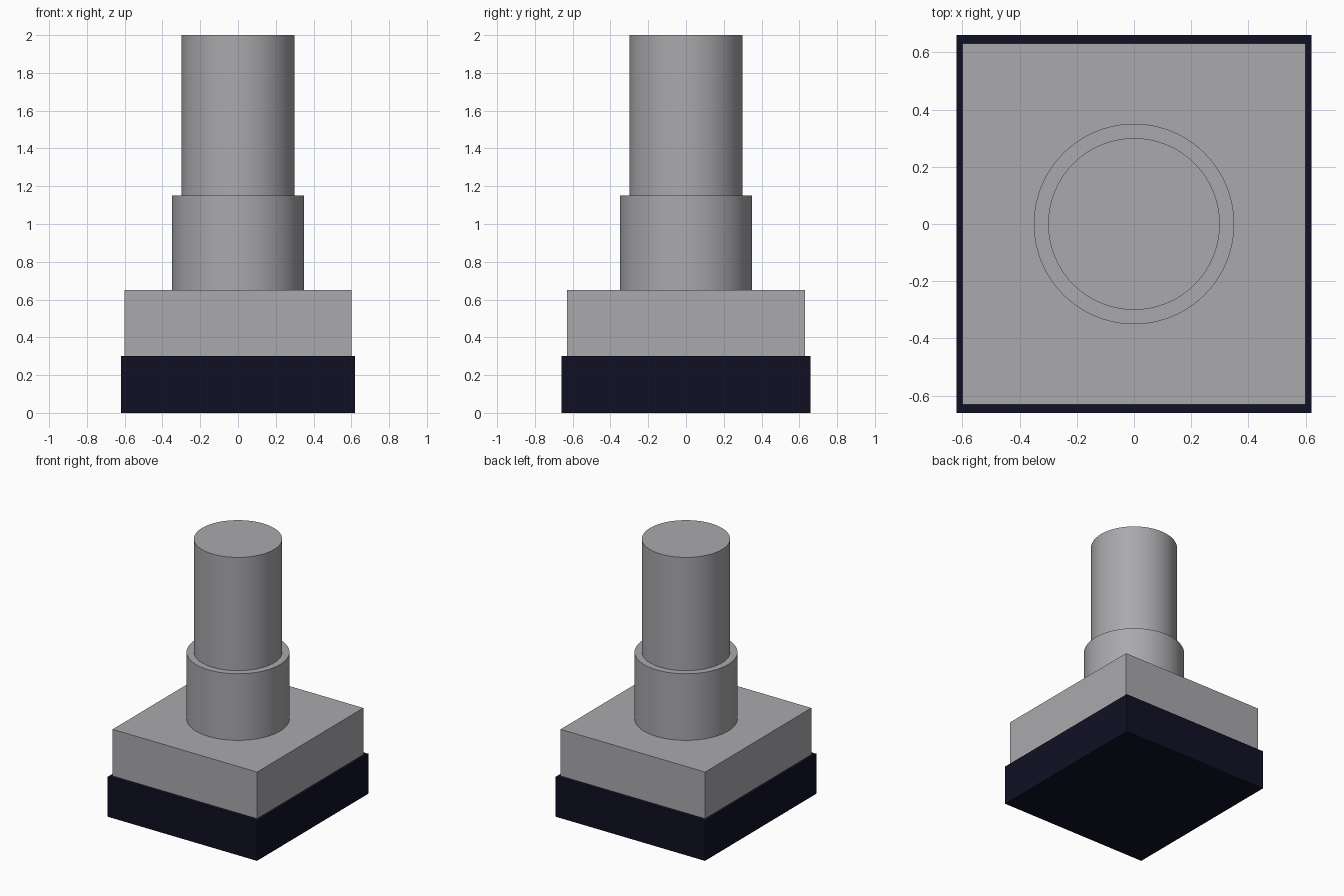
import bpy
import math

# Remove the default cube
default = bpy.data.objects.get("Cube")
if default:
    bpy.data.objects.remove(default, do_unlink=True)


def make_material(name, rgb):
    mat = bpy.data.materials.new(name)
    mat.use_nodes = True
    colour = (*rgb, 1.0)
    mat.diffuse_color = colour
    mat.node_tree.nodes["Principled BSDF"].inputs["Base Color"].default_value = colour
    return mat


def finish(name, mat):
    obj = bpy.context.object
    obj.name = name
    obj.data.name = name
    obj.data.materials.append(mat)
    return obj


def add_block(name, width, depth, bottom, top, mat):
    bpy.ops.mesh.primitive_cube_add(size=1, location=(0, 0, (bottom + top) / 2))
    obj = finish(name, mat)
    obj.scale = (width, depth, top - bottom)
    bpy.ops.object.transform_apply(location=False, rotation=False, scale=True)


def add_shaft(name, radius, bottom, top, mat):
    bpy.ops.mesh.primitive_cylinder_add(
        vertices=96, radius=radius, depth=top - bottom,
        location=(0, 0, (bottom + top) / 2))
    finish(name, mat)
    bpy.ops.object.shade_smooth_by_angle(angle=math.radians(30))


grey = make_material("metal grey", (0.40, 0.40, 0.42))
navy = make_material("dark navy", (0.005, 0.005, 0.018))

# Rectangular foot and the slightly smaller block on it
add_block("base_pad", 1.24, 1.32, 0.0, 0.30, navy)
add_block("body_block", 1.20, 1.26, 0.30, 0.65, grey)

# Stepped round shaft
add_shaft("collar", 0.35, 0.65, 1.15, grey)
add_shaft("upper_shaft", 0.30, 1.15, 2.0, grey)
